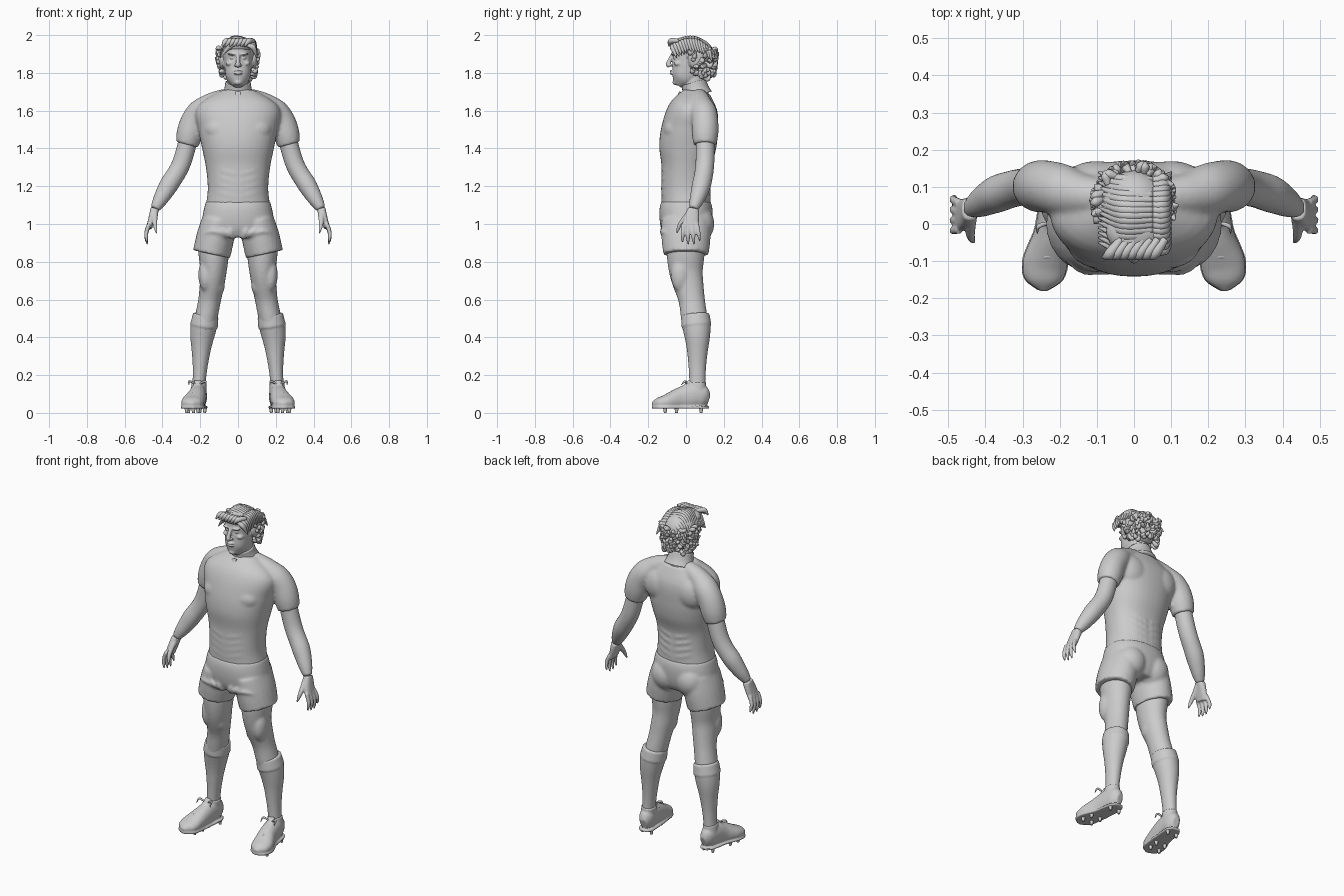
import bpy
import bmesh
import math
import random
from mathutils import Matrix, Vector

random.seed(4)
default_cube = bpy.data.objects.get("Cube")
if default_cube:
    bpy.data.objects.remove(default_cube)

grey = bpy.data.materials.new("plain_grey")
grey.use_nodes = True
grey_value = (.6, .6, .6, 1)
grey.diffuse_color = grey_value
grey.node_tree.nodes["Principled BSDF"].inputs["Base Color"].default_value = grey_value

SIDES = {"left": 1, "right": -1}


def sample(keys, t):
    """Value at t on a smooth curve through evenly spaced keys."""
    last = len(keys) - 1
    start = min(int(t * last), last - 1)
    f = t * last - start
    a, b, c, d = (keys[min(max(start + step, 0), last)] for step in (-1, 0, 1, 2))
    bend = a * 2 - b * 5 + c * 4 - d
    twist = (b - c) * 3 + d - a
    return b + (c - a + (bend + twist * f) * f) * (f / 2)


def loft(bm, path, widths, depths=None, side=1, segments=24, squareness=1):
    """Closed tube along a path, with radii keyed evenly along its length."""
    path = [Vector(point) for point in path]
    depths = depths or widths
    count = 4 * max(len(path), len(widths))
    centres = [sample(path, i / count) for i in range(count + 1)]
    chord = (path[-1] - path[0]).normalized()
    reference = Vector((1, 0, 0)) if abs(chord.x) < .8 else Vector((0, 0, 1))
    rings = []
    for i, centre in enumerate(centres):
        tangent = (centres[min(i + 1, count)] - centres[max(i - 1, 0)]).normalized()
        across = (reference - tangent * tangent.dot(reference)).normalized()
        along = tangent.cross(across)
        width, depth = sample(widths, i / count), sample(depths, i / count)
        ring = []
        for k in range(segments):
            c, s = (math.copysign(abs(wave) ** squareness, wave)
                    for wave in (math.cos(math.tau * k / segments), math.sin(math.tau * k / segments)))
            spot = centre + across * c * width + along * s * depth
            ring.append(bm.verts.new((spot.x * side, spot.y, spot.z)))
        rings.append(ring)
    for low, high in zip(rings, rings[1:]):
        for k in range(segments):
            bm.faces.new((low[k - 1], low[k], high[k], high[k - 1]))
    bm.faces.new(rings[0])
    bm.faces.new(rings[-1])
    return [vert for ring in rings for vert in ring]


def strand(bm, path, radius, side=1):
    """Thin round strand that tapers at both ends."""
    loft(bm, path, (radius * .6, radius, radius * .2), side=side, segments=8)


def ball(bm, centre, radii, side=1):
    x, y, z = centre
    matrix = Matrix.Translation((x * side, y, z)) @ Matrix.Diagonal((*radii, 1))
    bmesh.ops.create_uvsphere(bm, u_segments=24, v_segments=16, radius=1, matrix=matrix)


def finish(name, bm, voxel=0):
    """Make the object, optionally fusing its pieces into one smooth skin."""
    bmesh.ops.recalc_face_normals(bm, faces=bm.faces)
    for face in bm.faces:
        face.smooth = True
    mesh = bpy.data.meshes.new(name)
    bm.to_mesh(mesh)
    bm.free()
    mesh.materials.append(grey)
    obj = bpy.data.objects.new(name, mesh)
    bpy.context.collection.objects.link(obj)
    if voxel:
        fuse = obj.modifiers.new("fuse", "REMESH")
        fuse.mode = "VOXEL"
        fuse.voxel_size = voxel
        fuse.use_smooth_shade = True
        relax = obj.modifiers.new("relax", "SMOOTH")
        relax.factor = .5
        relax.iterations = 3


# Shirt: torso, chest, shoulder blades, sleeves and waist creases
bm = bmesh.new()
loft(bm, [(0, 0, 1.1), (0, 0, 1.3), (0, .02, 1.5), (0, .06, 1.7)],
     (.17, .16, .17, .19, .21, .22, .1), (.13, .13, .13, .15, .15, .13, .07), segments=40, squareness=.9)
for side in SIDES.values():
    ball(bm, (.09, -.05, 1.5), (.09, .07, .07), side)
    ball(bm, (.1, .1, 1.55), (.1, .07, .1), side)
    loft(bm, [(.05, .07, 1.68), (.15, .08, 1.63), (.23, .1, 1.55), (.27, .1, 1.42)],
         (.04, .05, .06, .07, .07, .07, .06), side=side)
    for front in (-1, 1):
        for level in range(4):
            strand(bm, [(.16 * math.sin(a), .13 * front * math.cos(a), 1.14 + .04 * (level + a))
                        for a in (.1, .6, 1.2)], .008, side * front ** level)
finish("shirt", bm, .009)

# Collar band with a small front placket
bm = bmesh.new()
loft(bm, [(0, .06, 1.68), (0, .04, 1.75)], (.09, .073, .067), (.08, .07, .067))
loft(bm, [(0, -.03, 1.7), (0, -.05, 1.66)], (.014, .012), (.006, .005), squareness=.5)
finish("collar", bm)

# Shorts: hips, seat, flared legs and folds fanning out from the crotch
bm = bmesh.new()
loft(bm, [(0, 0, 1.12), (0, 0, .93)], (.17, .18, .19, .19, .18), (.13, .14, .14, .13, .11),
     segments=40, squareness=.9)
for side in SIDES.values():
    ball(bm, (.08, .06, 1), (.09, .09, .1), side)
    loft(bm, [(.1, 0, 1.02), (.14, 0, .84)], (.09, .1, .1), (.13, .13, .12), side)
    for reach in (1, 2, 3):
        strand(bm, [(.02, -.11, .92), (.04 * reach, -.13, .96), (.06 * reach, -.11, 1.04 - .03 * reach)],
               .01, side)
finish("shorts", bm, .009)

# Joints shared by neighbouring parts
elbow, wrist, knuckles = (.3, .1, 1.32), (.44, .04, 1.08), (.47, .02, .98)
sock_top, calf, ankle = (.17, .05, .52), (.19, .06, .4), (.21, .06, .1)

for label, side in SIDES.items():
    # Arm
    bm = bmesh.new()
    loft(bm, [(.25, .1, 1.5), elbow, (.37, .08, 1.2), wrist], (.05, .05, .05, .05, .05, .04, .025), side=side)
    finish(label + "_arm", bm, .008)

    # Hand with four fingers and a thumb
    bm = bmesh.new()
    loft(bm, [wrist, knuckles], (.024, .019, .015), (.03, .04, .042), side, squareness=.8)
    for i, length in enumerate((.09, .1, .1, .08)):
        y = .024 * i - .015
        path = [(.47 + .017 * math.sin(bend * 2.5), y * (1 + bend * .3), 1 - (length + .01) * bend)
                for bend in (0, .5, 1)]
        loft(bm, path, (.012, .011, .01, .004), side=side, segments=12)
    loft(bm, [(.44, .02, 1.06), (.44, -.03, 1), (.43, -.05, .95)], (.018, .014, .01, .004), side=side)
    finish(label + "_hand", bm, .005)

    # Bare thigh and knee
    bm = bmesh.new()
    loft(bm, [(.13, 0, .9), (.13, 0, .75), (.15, .03, .6), (.18, .05, .45)],
         (.08, .08, .07, .065, .06, .06, .06), (.1, .1, .09, .08, .07, .07, .07), side)
    ball(bm, (.15, 0, .59), (.03, .03, .04), side)
    ball(bm, (.1, 0, .68), (.03, .05, .06), side)
    ball(bm, (.17, -.03, .73), (.04, .05, .09), side)
    finish(label + "_thigh", bm, .009)

    # Sock with a turned-over cuff
    bm = bmesh.new()
    loft(bm, [sock_top, calf, (.2, .06, .25), ankle],
         (.065, .07, .063, .05, .04, .035, .037), (.07, .076, .067, .055, .047, .043, .045), side)
    loft(bm, [sock_top, (.18, .055, .46)], (.068, .074), (.075, .08), side)
    finish(label + "_sock", bm, .006)

    # Boot: flat-bottomed upper, sole rim, ankle opening and tongue
    bm = bmesh.new()
    boot = [(.2, .12, .07), (.21, .05, .09), (.22, -.03, .075), (.24, -.11, .055), (.245, -.18, .045)]
    widths = (.02, .04, .045, .047, .05, .056, .06, .05, .01)
    for vert in loft(bm, boot, widths, (.03, .06, .065, .065, .06, .05, .04, .03, .01), side, squareness=.9):
        vert.co.z = max(vert.co.z, .024)
    for vert in loft(bm, [(x, y, .03) for x, y, z in boot], [w + .003 for w in widths], side=side):
        vert.co.z = min(max(vert.co.z, .022), .036)
    loft(bm, [ankle, (.205, .06, .16)], (.042, .04), (.05, .046), side)
    loft(bm, [(.22, -.02, .12), (.21, .02, .17)], (.025, .022), (.014, .007), side)
    finish(label + "_boot", bm, .005)

    # Crossed laces with a bow
    bm = bmesh.new()
    for rung in range(5):
        y = .005 - .023 * rung
        x, z = .216 - y * .2, .145 + y * .45
        for lean in (-1, 1):
            strand(bm, [(x + across * .033, y + across * lean * .008, z - across ** 2 * .018)
                        for across in (-1, 0, 1)], .006, side)
            if rung == 0:
                strand(bm, [(x, y, z), (x + lean * .04, y - .01, z + .02), (x + lean * .045, y - .03, z)],
                       .006, side)
    finish(label + "_laces", bm)

    # Studs: one pair under the heel, two under the forefoot
    bm = bmesh.new()
    for middle, y in ((.206, .08), (.232, -.05), (.242, -.11)):
        for offset in (-.03, .03):
            x = middle + offset
            loft(bm, [(x, y, .03), (x, y, 0)], (.012, .007), side=side, segments=12)
    finish(label + "_studs", bm)

# Head: skull and jaw with pressed-in eye sockets
bm = bmesh.new()
skull = loft(bm, [(0, -.045, 1.735), (0, .01, 1.82), (0, .03, 1.9), (0, .04, 1.985)],
             (.025, .06, .07, .073, .075, .07, .02), (.025, .065, .09, .1, .105, .1, .04),
             segments=56, squareness=.92)
for vert in skull:
    if vert.co.y < 0:
        gap = Vector((abs(vert.co.x) - .03, vert.co.z - 1.88)).length
        vert.co.y += .014 * math.exp(-(gap / .016) ** 2)
loft(bm, [(0, .06, 1.66), (0, .03, 1.81)], (.066, .056))

# Face: nose, chin, lips, brows, eyes, cheeks, nostrils and ears
loft(bm, [(0, -.07, 1.9), (0, -.093, 1.85), (0, -.085, 1.835)], (.009, .011, .014, .01), segments=16)
ball(bm, (0, -.05, 1.75), (.022, .022, .016))
for z in (1.797, 1.81):
    ball(bm, (0, -.075, z), (.024, .011, .006))
for side in SIDES.values():
    ball(bm, (.028, -.064, 1.9), (.026, .015, .007), side)
    ball(bm, (.03, -.057, 1.88), (.013, .011, .009), side)
    ball(bm, (.045, -.04, 1.85), (.02, .025, .015), side)
    ball(bm, (.013, -.08, 1.84), (.008, .011, .007), side)
    ball(bm, (.077, .03, 1.86), (.009, .02, .03), side)
finish("head", bm, .004)

# Hair: crown, fringe, nape and side volumes
bm = bmesh.new()
ball(bm, (0, .05, 1.9), (.09, .095, .085))
ball(bm, (0, -.02, 1.945), (.075, .06, .04))
ball(bm, (0, .085, 1.84), (.07, .05, .06))
for side in SIDES.values():
    ball(bm, (.08, .055, 1.875), (.025, .045, .055), side)

# Locks swept away from a parting, and a raised fringe
for row in range(15):
    y = .0135 * row - .07
    top = 1.98 - (3 if y < .03 else 6) * (y - .03) ** 2
    for sweep, reach in ((-.03, -.095), (.08, .1)):
        strand(bm, [(.05, y, top - .005), (sweep, y, top - max(sweep, 0) * .2),
                    (reach, y + .02, top - .07)], .015)
for row in range(7):
    x = .02 * row - .065
    strand(bm, [(x + .03, -.04, 1.97), (x, -.08, 1.968), (x - .02, -.09, 1.94)], .015)

# Loose curls around the sides and back
for curl in range(110):
    angle = random.uniform(-.25, math.pi + .25)
    rise = random.uniform(0, .14)
    out = Vector((math.cos(angle), math.sin(angle), 0))
    width = .068 + .2 * min(rise, .09)
    root = Vector((0, .055, 1.79 + rise)) + out * width
    swirl = Vector((-out.y, out.x, 0)) * random.uniform(-.02, .02)
    bend = Vector((0, 0, random.uniform(-.025, .01)))
    strand(bm, [root, root + out * .018 + bend + swirl, root + out * .03 + swirl * 1.6], .013)
finish("hair", bm)
